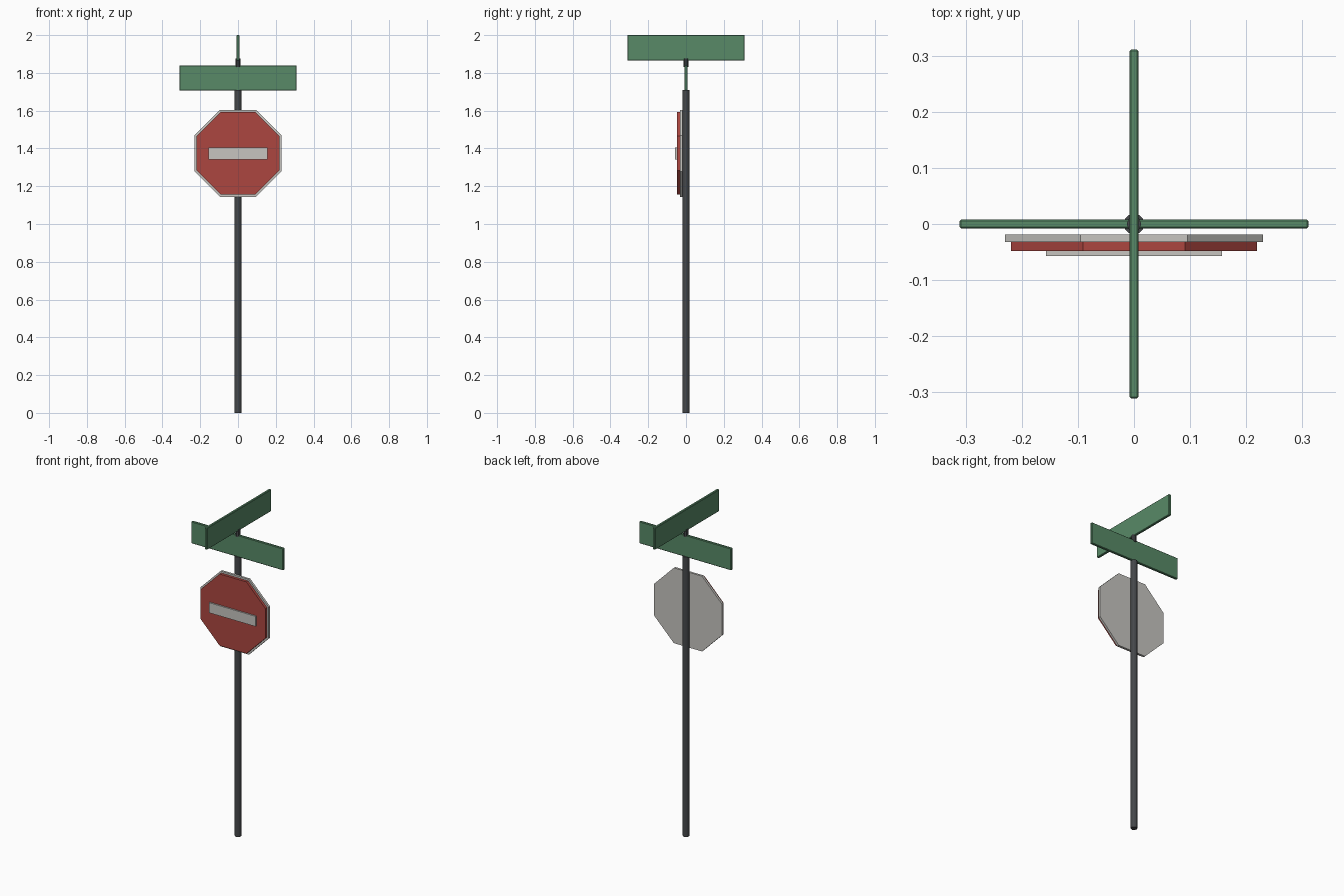
import bpy, math

if "Cube" in bpy.data.objects:
    bpy.data.objects.remove(bpy.data.objects["Cube"])

def material(name, rgb):
    m = bpy.data.materials.new(name)
    m.diffuse_color = (*rgb, 1)
    m.use_nodes = True
    m.node_tree.nodes["Principled BSDF"].inputs["Base Color"].default_value = m.diffuse_color
    return m

GREEN = material("sign green", (0.098, 0.254, 0.136))
RED = material("stop red", (0.413, 0.061, 0.051))
PALE = material("pale grey", (0.57, 0.56, 0.53))
DARK = material("post grey", (0.061, 0.065, 0.070))

def finish(name, mat):
    o = bpy.context.object
    o.name = name
    o.data.materials.append(mat)
    bpy.ops.object.transform_apply(location=True, rotation=True, scale=True)
    return o

def box(name, mat, lo, hi, bevel=0):
    bpy.ops.mesh.primitive_cube_add(size=1, location=[(a + b) / 2 for a, b in zip(lo, hi)])
    bpy.context.object.scale = [b - a for a, b in zip(lo, hi)]
    o = finish(name, mat)
    if bevel:
        b = o.modifiers.new("edge", 'BEVEL')
        b.width, b.segments = bevel, 1
    return o

def rod(name, mat, r, z0, z1, sides):
    bpy.ops.mesh.primitive_cylinder_add(vertices=sides, radius=r, depth=z1 - z0,
                                        location=(0, 0, (z0 + z1) / 2))
    return finish(name, mat)

def octagon(name, mat, half, y0, y1):
    # flat-sided octagon facing -y
    bpy.ops.mesh.primitive_cylinder_add(vertices=8, radius=half / math.cos(math.pi / 8),
                                        depth=y1 - y0, location=(0, (y0 + y1) / 2, 1.374))
    o = bpy.context.object
    for v in o.data.vertices:   # turn to flat top, then stand upright
        x, y, z = v.co
        c, s = math.cos(math.pi / 8), math.sin(math.pi / 8)
        v.co = (x * c - y * s, -z, x * s + y * c)
    o.data.flip_normals() if o.data.polygons[0].normal.dot(o.data.polygons[0].center) < 0 else None
    return finish(name, mat)

# post and the connector between the street blades
rod("post", DARK, 0.0185, 0, 1.71, 12)
rod("blade_connector", DARK, 0.013, 1.83, 1.875, 8)

# crossed street blades
box("lower_blade", GREEN, (-0.311, -0.008, 1.706), (0.311, 0.008, 1.84), 0.003)
box("upper_blade", GREEN, (-0.008, -0.311, 1.866), (0.008, 0.311, 2.0), 0.003)

# stop sign: pale backing, red face, pale bar
octagon("sign_backing", PALE, 0.23, -0.032, -0.0185)
octagon("sign_face", RED, 0.219, -0.048, -0.032)
box("sign_bar", PALE, (-0.157, -0.057, 1.342), (0.157, -0.048, 1.404))
